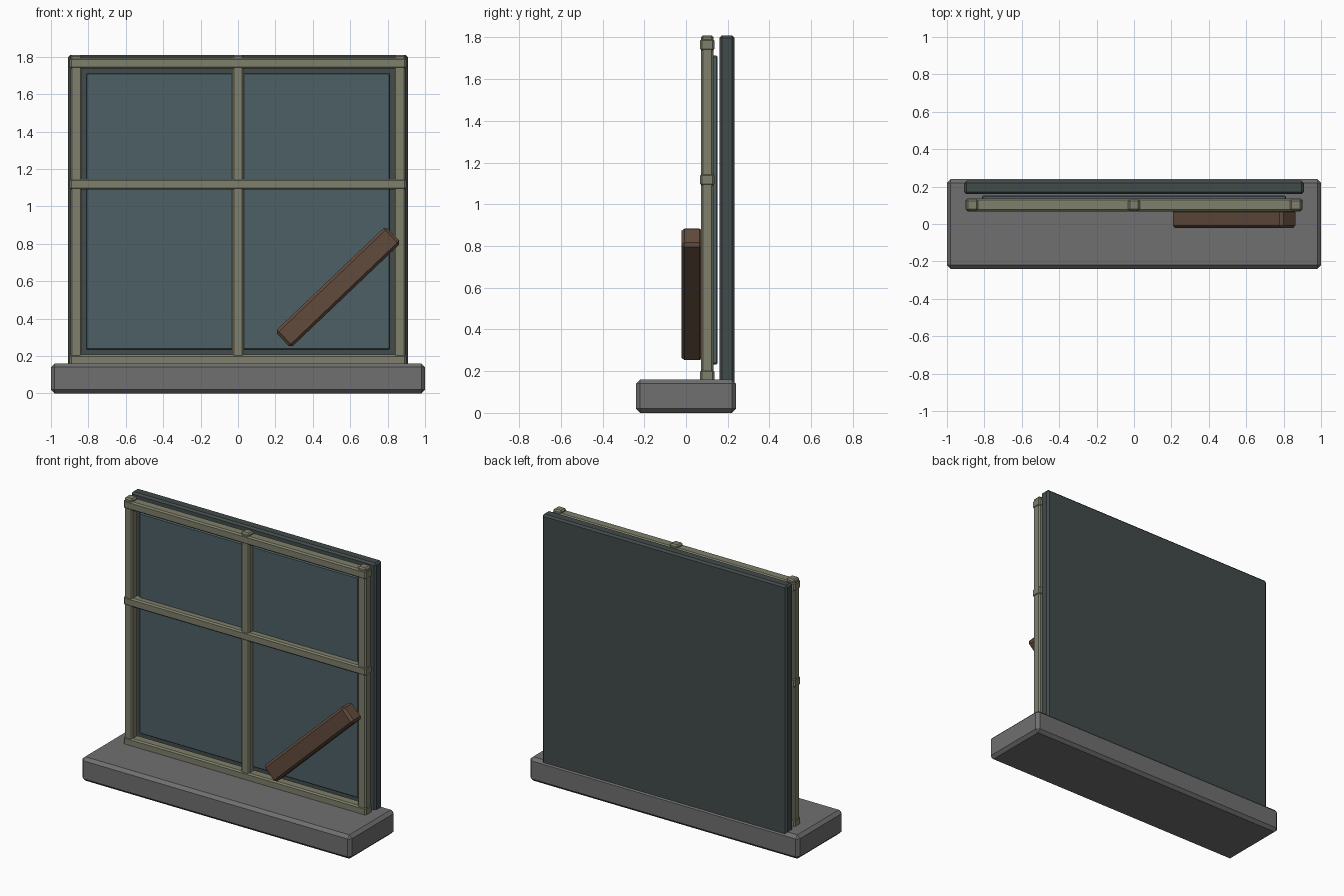
import bpy, math

if "Cube" in bpy.data.objects:
    bpy.data.objects.remove(bpy.data.objects["Cube"])


def material(name, rgb):
    m = bpy.data.materials.new(name)
    m.diffuse_color = (*rgb, 1)
    m.use_nodes = True
    m.node_tree.nodes["Principled BSDF"].inputs["Base Color"].default_value = m.diffuse_color
    return m


STONE = material("stone", (0.16, 0.16, 0.16))
WOOD = material("painted_wood", (0.21, 0.215, 0.145))
BACK = material("dark_backing", (0.055, 0.07, 0.07))
GLASS = material("dim_glass", (0.075, 0.115, 0.13))
PLANK = material("brown_plank", (0.12, 0.07, 0.045))


def box(name, x, y, z, mat, bevel, tilt=0):
    """Chamfered box from (min, max) ranges, tilted about its own y axis."""
    size = [b - a for a, b in (x, y, z)]
    mid = [(a + b) / 2 for a, b in (x, y, z)]
    bpy.ops.mesh.primitive_cube_add(size=1, location=mid)
    ob = bpy.context.object
    ob.name = name
    ob.scale = size
    bpy.ops.object.transform_apply(location=False, rotation=False, scale=True)
    ob.rotation_euler.y = tilt
    mod = ob.modifiers.new("chamfer", 'BEVEL')
    mod.width = bevel
    mod.segments = 1
    ob.data.materials.append(mat)
    return ob


# Sill, backing panel and glass pane
box("sill", (-1, 1), (-0.24, 0.24), (0, 0.16), STONE, 0.02)
box("backing_panel", (-0.908, 0.908), (0.16, 0.232), (0.12, 1.81), BACK, 0.012)
box("glass_pane", (-0.812, 0.812), (0.112, 0.152), (0.233, 1.713), GLASS, 0.006)

# Frame posts, and rails standing slightly proud of them
for i, x in enumerate((-0.865, 0, 0.865)):
    box(f"post_{i + 1}", (x - 0.031, x + 0.031), (0.072, 0.132), (0.13, 1.81), WOOD, 0.009)
for i, z in enumerate((0.178, 1.118, 1.765)):
    box(f"rail_{i + 1}", (-0.9, 0.9), (0.068, 0.136), (z - 0.029, z + 0.029), WOOD, 0.009)

# Loose plank nailed diagonally across the lower right pane
box("plank", (0.535 - 0.408, 0.535 + 0.408), (-0.022, 0.08), (0.568 - 0.061, 0.568 + 0.061),
    PLANK, 0.015, -math.radians(43.6))
